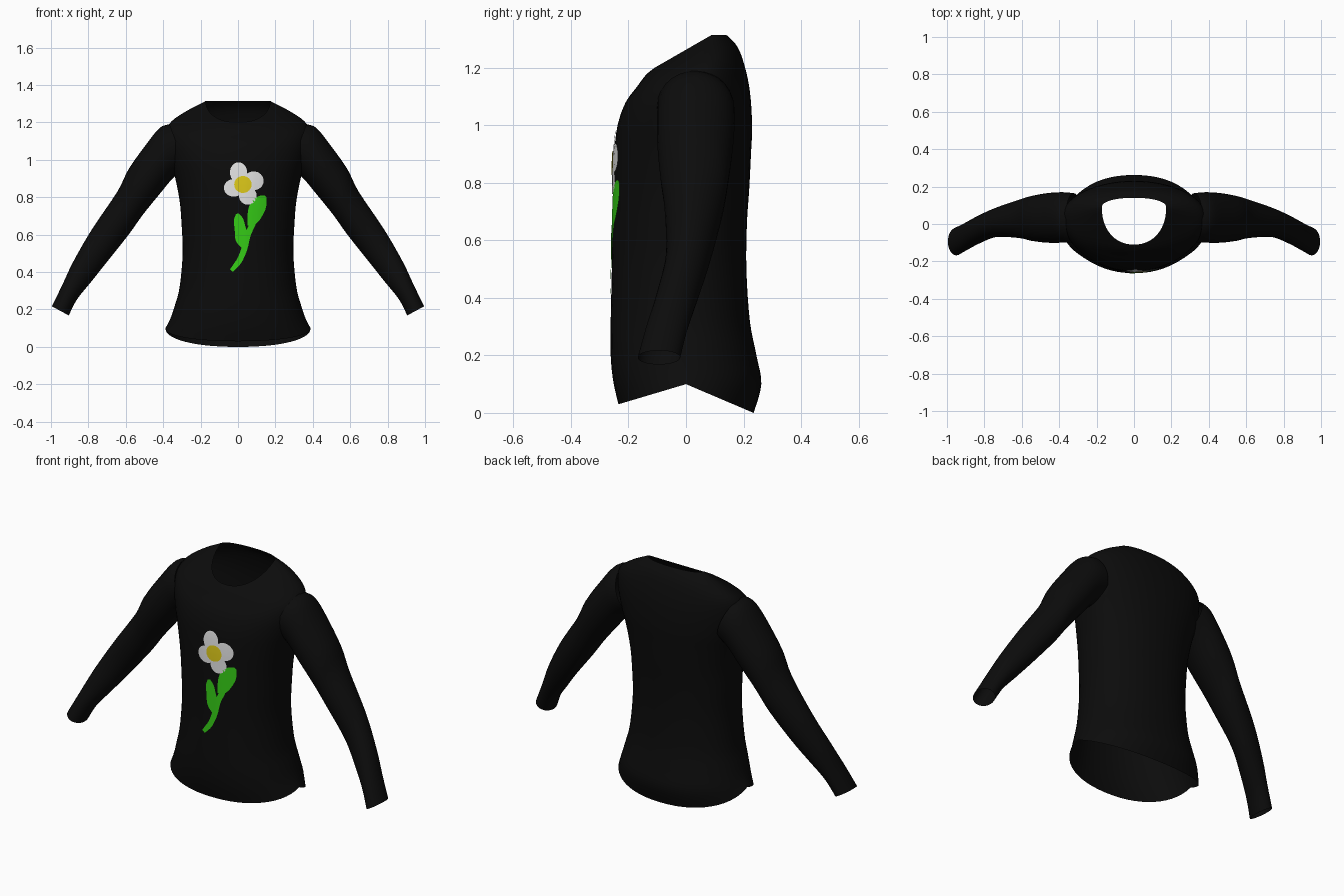
import bpy, bmesh, math
from mathutils import Vector
from mathutils.bvhtree import BVHTree

if "Cube" in bpy.data.objects:
    bpy.data.objects.remove(bpy.data.objects["Cube"])


def material(name, rgb):
    m = bpy.data.materials.new(name)
    m.diffuse_color = (*rgb, 1)
    m.use_nodes = True
    m.node_tree.nodes["Principled BSDF"].inputs["Base Color"].default_value = m.diffuse_color
    return m


BLACK = material("black_cloth", (0.0035, 0.0035, 0.0035))
WHITE = material("petal_white", (0.75, 0.75, 0.75))
YELLOW = material("centre_yellow", (0.72, 0.58, 0.01))
GREEN = material("leaf_green", (0.035, 0.6, 0.008))


def spline(rows, steps):
    """Smooth curve through rows of numbers."""
    rows = [Vector(r) for r in rows]
    out = []
    for i in range(len(rows) - 1):
        a, b, c = rows[max(i - 1, 0)], rows[i], rows[i + 1]
        d = rows[min(i + 2, len(rows) - 1)]
        for k in range(steps):
            t = k / steps
            out.append(0.5 * (2 * b + (c - a) * t + (2 * a - 5 * b + 4 * c - d) * t * t
                              + (3 * b - a - 3 * c + d) * t ** 3))
    return out + [rows[-1]]


def loft(name, rings, mat, closed=True):
    """Skin a list of equal point rows."""
    bm = bmesh.new()
    grid = [[bm.verts.new(p) for p in ring] for ring in rings]
    n = len(grid[0])
    for lo, hi in zip(grid, grid[1:]):
        for j in range(n if closed else n - 1):
            k = (j + 1) % n
            bm.faces.new((lo[j], lo[k], hi[k], hi[j]))
    bmesh.ops.remove_doubles(bm, verts=bm.verts, dist=1e-5)
    bmesh.ops.recalc_face_normals(bm, faces=bm.faces)
    bm.faces.ensure_lookup_table()
    if not closed and sum(f.normal.y for f in bm.faces) > 0:
        bmesh.ops.reverse_faces(bm, faces=bm.faces)
    for f in bm.faces:
        f.smooth = True
    me = bpy.data.meshes.new(name)
    bm.to_mesh(me)
    bm.free()
    me.materials.append(mat)
    ob = bpy.data.objects.new(name, me)
    bpy.context.collection.objects.link(ob)
    return ob


def spow(v, e):
    return math.copysign(abs(v) ** e, v)


# Torso: half width, front y, side y, back y, front z, side z, back z
TORSO = [
    (.388, -.235, .00, .235, .03, .10, .00),
    (.362, -.253, .00, .262, .11, .15, .10),
    (.338, -.262, .00, .245, .20, .22, .20),
    (.312, -.262, .00, .222, .32, .32, .32),
    (.296, -.258, .00, .210, .50, .50, .50),
    (.302, -.256, .00, .212, .66, .66, .66),
    (.312, -.254, .00, .220, .78, .78, .78),
    (.335, -.250, .01, .226, .90, .90, .90),
    (.362, -.238, .02, .230, 1.00, 1.00, 1.00),
    (.382, -.210, .03, .222, 1.08, 1.10, 1.12),
    (.372, -.170, .04, .203, 1.135, 1.185, 1.21),
    (.290, -.140, .06, .178, 1.175, 1.25, 1.275),
    (.172, -.110, .09, .140, 1.20, 1.315, 1.315),
]


def torso_ring(r, n=56):
    hw, yf, ys, yb, zf, zs, zb = r
    pts = []
    for i in range(n):
        a = 2 * math.pi * i / n
        c, s = spow(math.cos(a), 0.92), spow(math.sin(a), 0.92)
        y, z = (yb, zb) if s > 0 else (yf, zf)
        pts.append((hw * c, ys + (y - ys) * abs(s), zs + (z - zs) * abs(s)))
    return pts


torso = loft("torso", [torso_ring(r) for r in spline(TORSO, 4)], BLACK)

# Sleeves: upper x, z, lower x, z, front y, back y
SLEEVE = [
    (.365, 1.19, .280, .95, -.10, .165),
    (.420, 1.17, .345, .905, -.10, .170),
    (.500, 1.07, .425, .81, -.10, .165),
    (.585, .95, .510, .705, -.09, .150),
    (.645, .83, .585, .60, -.075, .130),
    (.780, .63, .700, .455, -.07, .085),
    (.880, .457, .790, .342, -.105, .040),
    (.940, .33, .860, .255, -.140, .005),
    (.995, .217, .905, .168, -.168, -.020),
]


def sleeve_ring(r, side, n=28):
    tx, tz, bx, bz, yf, yb = r
    pts = []
    for i in range(n):
        a = 2 * math.pi * i / n
        u, v = math.sin(a), math.cos(a)
        pts.append((side * ((tx + bx) / 2 + u * (tx - bx) / 2),
                    (yf + yb) / 2 + v * (yb - yf) / 2,
                    (tz + bz) / 2 + u * (tz - bz) / 2))
    return pts


for label, side in (("left", 1), ("right", -1)):
    loft(label + "_sleeve", [sleeve_ring(r, side) for r in spline(SLEEVE, 4)], BLACK)

# Flower print, laid on the chest
chest = BVHTree.FromPolygons([v.co for v in torso.data.vertices],
                             [p.vertices for p in torso.data.polygons])


def on_chest(x, z, lift):
    hit = chest.ray_cast(Vector((x, -1, z)), Vector((0, 1, 0)))
    return hit[0] + hit[1] * (lift if hit[1].y < 0 else -lift)


def ribbon(name, path, mat, lift=0.004):
    """Strip along (x, z, half width) points."""
    pts = spline(path, 5)
    rows = []
    for i, p in enumerate(pts):
        d = pts[min(i + 1, len(pts) - 1)] - pts[max(i - 1, 0)]
        side = Vector((-d.y, d.x)).normalized() * p.z
        rows.append([on_chest(p.x + side.x * k / 3, p.y + side.y * k / 3, lift)
                     for k in range(-3, 4)])
    loft(name, rows, mat, closed=False)


def disc(name, x, z, rx, rz, mat, lift):
    """Round patch, as a strip of narrowing chords."""
    rows = []
    for i in range(17):
        a = math.pi * i / 16
        rows.append([on_chest(x + rx * math.sin(a) * k / 4, z + rz * math.cos(a), lift)
                     for k in range(-4, 5)])
    loft(name, rows, mat, closed=False)


for i, (x, z, rx, rz) in enumerate([(.003, .932, .046, .054), (.083, .888, .053, .050),
                                    (-.022, .850, .053, .047), (.052, .808, .047, .048)]):
    disc(f"petal_{i + 1}", x, z, rx, rz, WHITE, 0.004)
disc("flower_centre", .026, .868, .046, .045, YELLOW, 0.007)
ribbon("stem", [(.08, .66, .015), (.052, .60, .016), (.035, .53, .016), (.012, .47, .015),
                (-.012, .435, .014), (-.035, .408, .010)], GREEN)
ribbon("right_leaf", [(.062, .645, .012), (.082, .69, .034), (.103, .745, .043),
                      (.128, .785, .030), (.147, .805, .006)], GREEN)
ribbon("left_leaf", [(.035, .53, .014), (.022, .575, .034), (.012, .63, .030),
                     (.003, .68, .025), (-.003, .712, .008)], GREEN)
